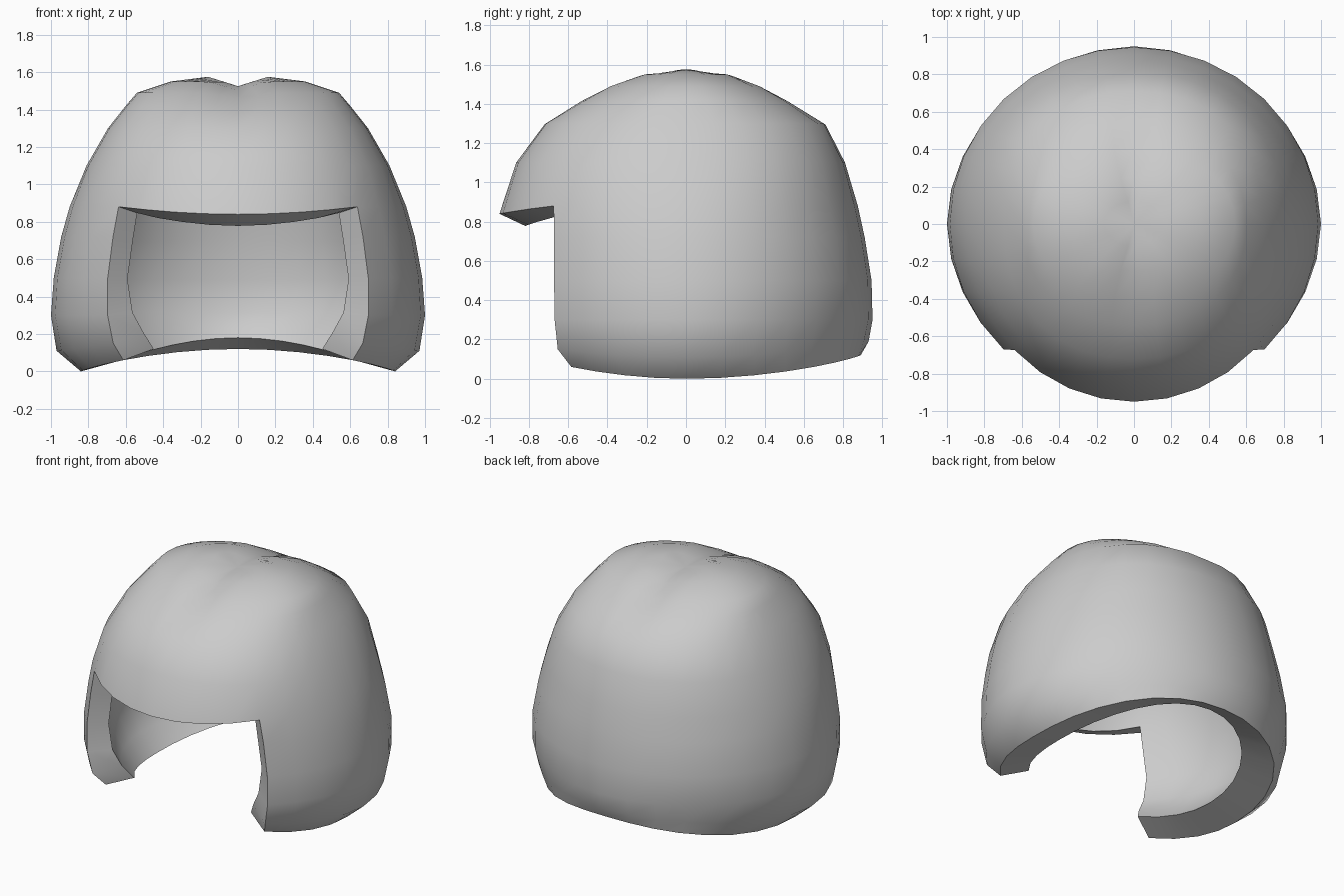
import bpy, bmesh, math

cube = bpy.data.objects.get("Cube")
if cube:
    bpy.data.objects.remove(cube, do_unlink=True)

COLS = 32       # columns around the shell, column 0 faces the front
BROW = 5        # row that forms the upper edge of the face opening
CHEEK = 4       # columns from the centre to each side of the opening
WALL = 0.138    # shell thickness

# height, half width, back depth, front depth, squareness, rim lift
ROWS = [
    (0.00, 0.84, 0.89, 0.80, 2.2, 0.12),
    (0.11, 0.97, 0.93, 0.95, 1.85, 0.08),
    (0.30, 1.00, 0.95, 0.96, 1.92, 0.0),
    (0.50, 0.985, 0.945, 0.95, 2.0, 0.0),
    (0.72, 0.945, 0.91, 0.95, 2.0, 0.0),
    (0.88, 0.90, 0.875, 0.95, 2.02, 0.0),
    (1.10, 0.81, 0.81, 0.865, 2.2, 0.0),
    (1.30, 0.695, 0.71, 0.72, 2.25, 0.0),
    (1.42, 0.60, 0.525, 0.54, 2.2, 0.0),
    (1.49, 0.54, 0.40, 0.41, 2.1, 0.0),
    (1.55, 0.36, 0.25, 0.25, 2.0, 0.0),
    (1.575, 0.16, 0.12, 0.12, 2.0, 0.0),
]
# how far the lowest rows of the inner surface are drawn in, across and along
INNER_TAPER = {0: (0.83, 0.98), 1: (0.88, 0.98), 2: (0.95, 1)}


def groove(x, y):
    """Depth of the shallow crease running front to back over the crown."""
    return 0.052 * max(0, 1 - abs(x) / 0.16) * max(0, 1 - (y / 0.75) ** 2)


def shell_point(row, col):
    z, rx, back, front, power, lift = ROWS[row]
    a = math.tau * col / COLS
    s, c = math.sin(a), -math.cos(a)
    r = (abs(s) ** power + abs(c) ** power) ** (-1 / power)
    x, y = s * r * rx, c * r * (back if c > 0 else front)
    z += lift * c * c
    if row > BROW:
        z -= groove(x, y)
    if row == BROW and c < 0:           # the brow dips at the middle
        z -= 0.04 * max(0, 1 - (x / 0.63) ** 2)
    return x, y, z


def inner_point(v, row):
    p = v.co - v.normal * WALL
    across, along = INNER_TAPER.get(row, (1, 1))
    if row == 0:                        # the lower rim slopes gently upwards
        p.z = v.co.z + 0.06
    if row == BROW:                     # the brow is thickest at the middle
        p.z -= (ROWS[BROW][0] - v.co.z) / 2
    return p.x * across, p.y * along, p.z


# Outer shell: stacked rings with the face opening left out
bm = bmesh.new()
rings = [[bm.verts.new(shell_point(r, c)) for c in range(COLS)]
         for r in range(len(ROWS))]
row_of = {v: r for r, ring in enumerate(rings) for v in ring}
for r in range(len(ROWS) - 1):
    for c in range(COLS):
        in_opening = c < CHEEK or c >= COLS - CHEEK
        if r < BROW and in_opening:
            continue
        d = (c + 1) % COLS
        bm.faces.new((rings[r][c], rings[r][d], rings[r + 1][d], rings[r + 1][c]))
crown = bm.verts.new((0, 0, 1.577 - groove(0, 0)))
for c in range(COLS):
    bm.faces.new((rings[-1][c], rings[-1][(c + 1) % COLS], crown))
bm.normal_update()

# Inner surface: the shell moved inwards, narrowing towards the lower rim
outer_faces = list(bm.faces)
rim_loops = [e.link_loops[0] for e in bm.edges if e.is_boundary]
rim_edges = [(l.vert, l.link_loop_next.vert) for l in rim_loops]
inner = {v: bm.verts.new(inner_point(v, row_of.get(v)))
         for v in [v for v in bm.verts if v.link_faces]}
for f in outer_faces:
    bm.faces.new([inner[v] for v in reversed(f.verts)])

# Flat edge joining the outer and inner surfaces
for a, b in rim_edges:
    bm.faces.new((b, a, inner[a], inner[b]))
bmesh.ops.delete(bm, geom=[v for v in bm.verts if not v.link_faces], context='VERTS')
mesh = bpy.data.meshes.new("helmet_shell")
bm.to_mesh(mesh)
bm.free()

shell = bpy.data.objects.new("helmet_shell", mesh)
bpy.context.collection.objects.link(shell)

# Plain grey finish
COLOUR = (0.6, 0.6, 0.6, 1)
grey = bpy.data.materials.new("light_grey")
grey.use_nodes = True
grey.diffuse_color = COLOUR
grey.node_tree.nodes["Principled BSDF"].inputs["Base Color"].default_value = COLOUR
mesh.materials.append(grey)

bpy.ops.object.select_all(action='DESELECT')
shell.select_set(True)
bpy.context.view_layer.objects.active = shell
bpy.ops.object.shade_smooth_by_angle(angle=math.radians(55))
